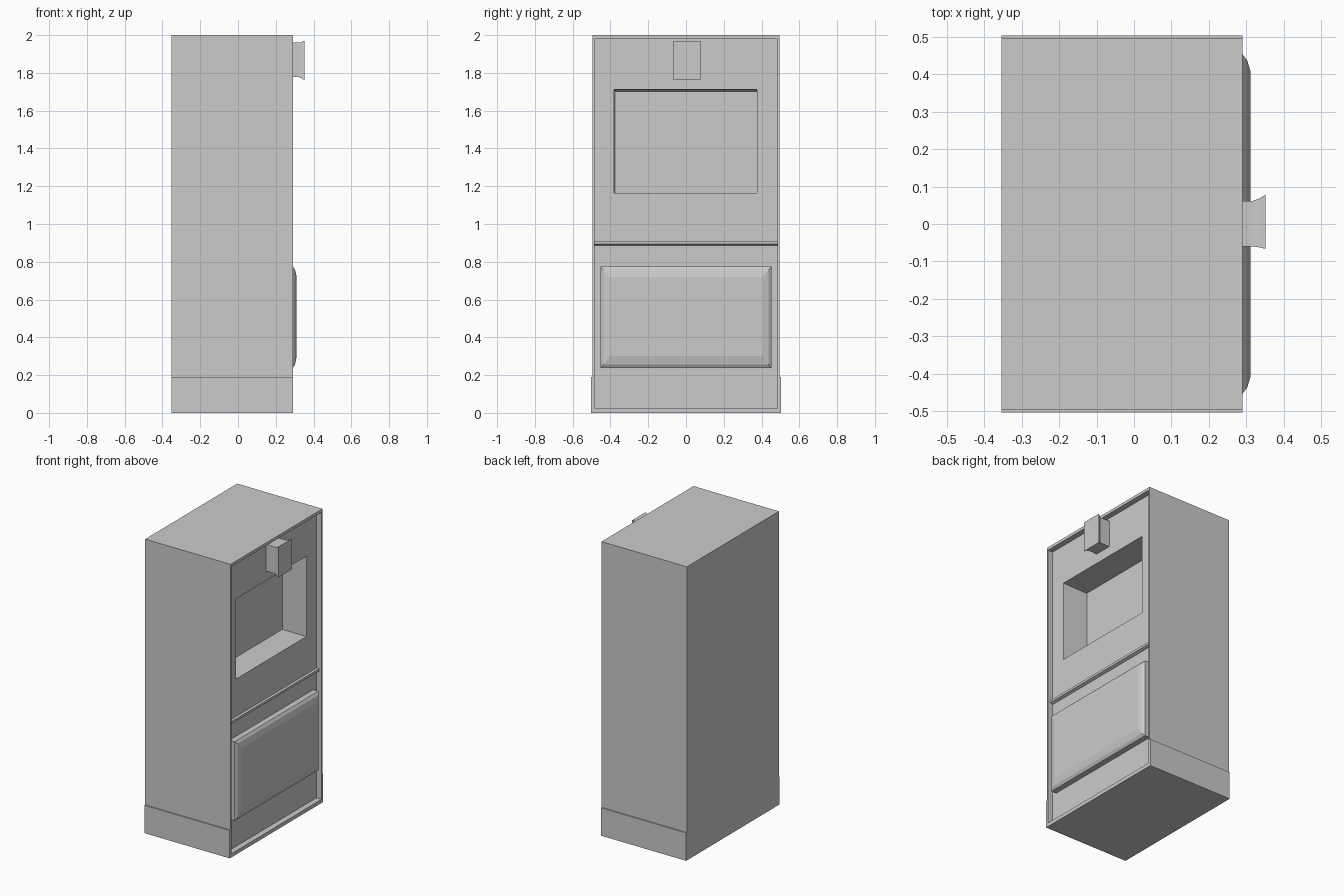
import bpy, bmesh


def loft(name, rings):
    """Skin rectangles (x, y0, y1, z0, z1) in order along x and cap both ends."""
    bm = bmesh.new()
    loops = [[bm.verts.new((x, y, z)) for y, z in
              ((y0, z0), (y1, z0), (y1, z1), (y0, z1))]
             for x, y0, y1, z0, z1 in rings]
    for a, b in zip(loops, loops[1:]):
        for i in range(4):
            j = (i + 1) % 4
            bm.faces.new((a[i], a[j], b[j], b[i]))
    bm.faces.new(loops[0][::-1])
    bm.faces.new(loops[-1])
    bmesh.ops.recalc_face_normals(bm, faces=bm.faces[:])
    mesh = bpy.data.meshes.new(name)
    bm.to_mesh(mesh)
    bm.free()
    obj = bpy.data.objects.new(name, mesh)
    bpy.context.collection.objects.link(obj)
    return obj


BACK, FRONT, PANEL = -0.353, 0.29, 0.252

# Cabinet: outer shell, thin rim, recessed front panel and deep window niche
loft("cabinet_body", [
    (BACK, -0.495, 0.495, 0, 2),
    (FRONT, -0.495, 0.495, 0, 2),
    (FRONT, -0.485, 0.485, 0.025, 1.98),
    (PANEL, -0.485, 0.485, 0.025, 1.98),
    (PANEL, -0.382, 0.377, 1.165, 1.712),
    (0.07, -0.372, 0.377, 1.165, 1.702),
])

# Skirting slabs on the two sides
for label, y0, y1 in (("left", -0.503, -0.495), ("right", 0.495, 0.503)):
    loft(f"skirting_{label}", [(BACK, y0, y1, 0, 0.19), (FRONT, y0, y1, 0, 0.19)])

# Dividing ridge between the upper and lower panels
loft("divider_ridge", [
    (PANEL - 0.005, -0.485, 0.485, 0.885, 0.91),
    (0.272, -0.485, 0.485, 0.894, 0.91),
])

# Raised lower panel with bevelled border
loft("lower_panel", [
    (PANEL - 0.005, -0.452, 0.452, 0.237, 0.775),
    (0.29, -0.452, 0.452, 0.237, 0.775),
    (0.302, -0.437, 0.437, 0.256, 0.758),
    (0.311, -0.407, 0.407, 0.3, 0.72),
])

# Lamp head with a neck that flares out towards its face
loft("lamp_head", [
    (PANEL - 0.005, -0.06, 0.062, 1.778, 1.96),
    (0.318, -0.06, 0.062, 1.778, 1.96),
    (0.332, -0.062, 0.067, 1.774, 1.962),
    (0.351, -0.066, 0.078, 1.763, 1.97),
])
